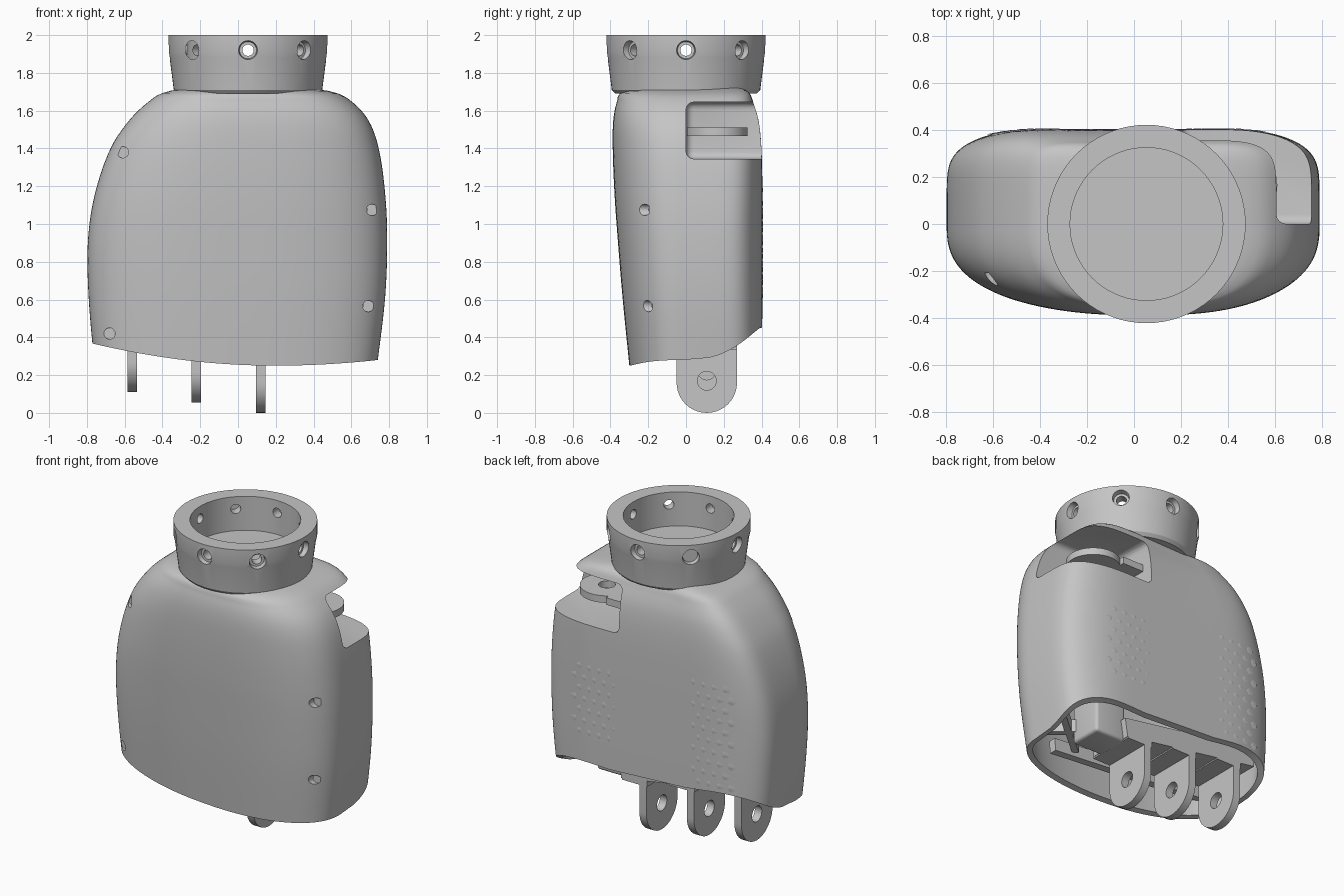
import bpy, bmesh, math
from mathutils import Matrix, Vector

cube = bpy.data.objects.get("Cube")
if cube:
    bpy.data.objects.remove(cube)

GREY = (0.56, 0.56, 0.56, 1)
grey = bpy.data.materials.new("matte grey")
grey.use_nodes = True
grey.diffuse_color = GREY
grey.node_tree.nodes["Principled BSDF"].inputs["Base Color"].default_value = GREY
parts = []


def make(name, bm, helper=False):
    bmesh.ops.recalc_face_normals(bm, faces=bm.faces)
    me = bpy.data.meshes.new(name)
    bm.to_mesh(me)
    bm.free()
    me.materials.append(grey)
    ob = bpy.data.objects.new(name, me)
    bpy.context.collection.objects.link(ob)
    ob.hide_render = helper
    if not helper:
        parts.append(ob)
    return ob


def cut(ob, cutter):
    mod = ob.modifiers.new("cut", 'BOOLEAN')
    mod.operation = 'DIFFERENCE'
    mod.solver = 'EXACT'
    mod.object = cutter
    bpy.context.view_layer.objects.active = ob
    bpy.ops.object.modifier_apply(modifier=mod.name)
    bpy.data.objects.remove(cutter)


def add_cyl(bm, start, end, r1, r2=None, sides=24):
    a, b = Vector(start), Vector(end)
    rot = (b - a).to_track_quat('Z', 'Y').to_matrix().to_4x4()
    bmesh.ops.create_cone(bm, cap_ends=True, segments=sides, radius1=r1,
                          radius2=r1 if r2 is None else r2, depth=(b - a).length,
                          matrix=Matrix.Translation((a + b) / 2) @ rot)


def box(name, center, size, tilt=0, bevel=0.0, helper=False):
    bm = bmesh.new()
    bmesh.ops.create_cube(bm, size=1, matrix=Matrix.Diagonal((*size, 1)))
    if bevel:
        bmesh.ops.bevel(bm, geom=bm.edges[:], offset=bevel, segments=4,
                        profile=0.5, affect='EDGES')
    bm.transform(Matrix.Translation(center) @ Matrix.Rotation(tilt, 4, 'Y'))
    return make(name, bm, helper)


# Body sections: height, right edge, left edge, front, back
ROWS = [(0.2, -.755, .73, -.295, .4), (0.6, -.79, .778, -.335, .405),
        (0.9, -.795, .79, -.36, .405), (1.15, -.76, .78, -.378, .405),
        (1.4, -.675, .745, -.388, .4), (1.55, -.575, .69, -.385, .385),
        (1.65, -.47, .6, -.365, .355), (1.7, -.38, .5, -.335, .33),
        (1.73, -.2, .3, -.2, .27)]
FRONT_POWER, BACK_POWER = 2.7, 7


def section(z):
    """Smoothly interpolated extents of the body at height z."""
    z = min(max(z, ROWS[0][0]), ROWS[-1][0])
    i = max(k for k in range(len(ROWS) - 1) if ROWS[k][0] <= z)

    def slope(k, c):
        a, b = ROWS[max(k - 1, 0)], ROWS[min(k + 1, len(ROWS) - 1)]
        return (b[c] - a[c]) / (b[0] - a[0])
    h = ROWS[i + 1][0] - ROWS[i][0]
    t = (z - ROWS[i][0]) / h
    return [(2*t**3 - 3*t*t + 1) * ROWS[i][c] + (t**3 - 2*t*t + t) * h * slope(i, c)
            + (3*t*t - 2*t**3) * ROWS[i + 1][c] + (t**3 - t*t) * h * slope(i + 1, c)
            for c in range(1, 5)]


def back_scale(x):
    """Shallow valley in the middle of the back and a taper to both sides."""
    return 1 - 0.05 * math.exp(-(x / 0.15) ** 2) - 0.9 * max(0, abs(x) - 0.4) ** 2


def body_point(angle, z, inset=0.0):
    xl, xr, yf, yb = section(z)
    c, s = math.cos(angle), math.sin(angle)
    power = 2 / (BACK_POWER if s > 0 else FRONT_POWER)
    half = (xr - xl) / 2 - inset
    x = (xl + xr) / 2 + math.copysign(abs(c) ** power, c) * half
    y = abs(s) ** power * ((yb - inset) * back_scale(x) if s > 0 else yf + inset)
    return x, y


def surface_y(x, z, back):
    xl, xr, yf, yb = section(z)
    n = BACK_POWER if back else FRONT_POWER
    u = abs(x - (xl + xr) / 2) / ((xr - xl) / 2)
    y = max(0, 1 - u ** n) ** (1 / n)
    return y * yb * back_scale(x) if back else y * yf


def hem(x, y):
    """Height of the curved lower edge."""
    d = x - 0.2
    z = 0.25 + (0.125 if d < 0 else 0.1) * d * d
    return z + (0.2 * (y / 0.4) ** 2.4 if y > 0 else 0)


def loft(name, top, levels, inset=0.0, bottom=None, helper=False):
    bm = bmesh.new()
    count = 128
    rings = []
    for k in range(levels + 1):
        f = 1 - (1 - k / levels) ** 1.5
        ring = []
        for j in range(count):
            a = math.tau * (j + 0.5) / count
            low = bottom if bottom is not None else hem(*body_point(a, 0.35))
            z = low + (top - low) * f
            ring.append(bm.verts.new((*body_point(a, z, inset), z)))
        rings.append(ring)
    for r0, r1 in zip(rings, rings[1:]):
        for j in range(count):
            n = (j + 1) % count
            bm.faces.new((r0[j], r0[n], r1[n], r1[j]))
    for ring in (rings[0], rings[-1]):
        centre = bm.verts.new(sum((v.co for v in ring), Vector()) / count)
        for j in range(count):
            bm.faces.new((ring[j], ring[(j + 1) % count], centre))
    return make(name, bm, helper)


# Palm shell, hollow from below, with a side pocket
palm = loft("palm_shell", 1.73, 44)
cut(palm, loft("cavity", 1.3, 16, inset=0.035, bottom=0.1, helper=True))
cut(palm, box("pocket", (0.7, 0.4, 1.495), (1.0, 0.8, 0.3), bevel=0.04, helper=True))

# Blind screw holes in the front
bm = bmesh.new()
for x, z in [(-.61, 1.38), (-.68, .42), (.71, 1.075), (.69, .565)]:
    add_cyl(bm, (x, -0.6, z), (x, surface_y(x, z, False) + 0.025, z), 0.03)
cut(palm, make("screw_holes", bm, True))

# Faint diamond grip texture on the back
bm = bmesh.new()
for x0, x1, z0, z1 in [(0.2, 0.5, 0.65, 1.2), (-0.58, -0.3, 0.55, 1.3)]:
    step = 0.07
    for r in range(int((z1 - z0) / step)):
        for c in range(int((x1 - x0) / step) + 1):
            x, z = x0 + (c + 0.5 * (r % 2)) * step, z0 + r * step
            y = surface_y(x, z, True)
            add_cyl(bm, (x, y - 0.005, z), (x, y + 0.002, z), 0.045, 0.01, 4)
make("back_grip_texture", bm)

# Wrist collar, turned from a profile
bm = bmesh.new()
outline = [(0, 1.69), (.375, 1.69), (.393, 1.71), (.415, 1.88), (.422, 1.91), (.422, 2),
           (.325, 2), (.325, 1.78), (0, 1.78)]
verts = [bm.verts.new((r, 0, z)) for r, z in outline]
edges = [bm.edges.new(p) for p in zip(verts, verts[1:])]
bmesh.ops.spin(bm, geom=verts + edges, cent=(0, 0, 0), axis=(0, 0, 1),
               angle=math.tau, steps=72, use_merge=True)
bmesh.ops.remove_doubles(bm, verts=bm.verts, dist=0.0005)
bm.transform(Matrix.Translation((0.053, 0, 0)))
collar = make("wrist_collar", bm)
for inner, outer, r1, r2 in [(0.25, 0.5, 0.03, 0.03), (0.385, 0.45, 0.045, 0.055)]:
    bm = bmesh.new()
    for k in range(8):
        a = math.tau * k / 8
        d = Vector((math.cos(a), math.sin(a), 0))
        base = Vector((0.053, 0, 1.92))
        add_cyl(bm, base + d * inner, base + d * outer, r1, r2)
    cut(collar, make("collar_holes", bm, True))

# Thumb pivot inside the pocket
bm = bmesh.new()
add_cyl(bm, (0.45, 0.165, 1.465), (0.45, 0.165, 1.51), 0.16, sides=48)
disc = make("thumb_pivot_disc", bm)
bm = bmesh.new()
add_cyl(bm, (0.45, 0.165, 1.4), (0.45, 0.165, 1.6), 0.05)
cut(disc, make("pivot_hole", bm, True))
box("thumb_pivot_arm", (0.27, 0.165, 1.4875), (0.16, 0.31, 0.045))

# Finger lugs with pin holes and mounting blocks
TILT = math.atan(0.16)
for k, name in enumerate(("inner", "middle", "outer")):
    x, low = 0.12 - 0.34 * k, 0.055 * k
    r, y, top = 0.16, 0.11, low + 0.45
    bm = bmesh.new()
    pts = [(y + r, top), (y - r, top)]
    pts += [(y - r * math.cos(math.pi * i / 20), low + r - r * math.sin(math.pi * i / 20))
            for i in range(21)]
    face = bm.faces.new([bm.verts.new((x - 0.025, py, pz)) for py, pz in pts])
    ext = bmesh.ops.extrude_face_region(bm, geom=[face])
    moved = [v for v in ext["geom"] if isinstance(v, bmesh.types.BMVert)]
    bmesh.ops.translate(bm, verts=moved, vec=(0.05, 0, 0))
    lug = make(name + "_finger_lug", bm)
    bm = bmesh.new()
    add_cyl(bm, (x - 0.2, y, low + 0.17), (x + 0.2, y, low + 0.17), 0.05)
    cut(lug, make("pin_hole", bm, True))
    box(name + "_finger_block", (x + 0.06, y, low + 0.40), (0.18, 0.32, 0.13))

# Knuckle beam and inner frame
box("knuckle_beam", (-0.2, 0.115, 0.48), (0.98, 0.31, 0.12), TILT)
box("front_rail", (-0.1, -0.18, 0.45), (1.15, 0.05, 0.08), TILT / 2)
box("corner_bracket", (0.37, 0.12, 0.45), (0.22, 0.22, 0.24), bevel=0.02)
for side in (-1, 1):
    brace = box("corner_brace", (0, 0, 0), (0.46, 0.04, 0.08))
    brace.location = (0.5, 0, 0.44)
    brace.rotation_euler.z = side * 0.7

# Smooth shading with sharp edges kept
bpy.ops.object.select_all(action='DESELECT')
for ob in parts:
    ob.select_set(True)
bpy.context.view_layer.objects.active = palm
bpy.ops.object.shade_smooth_by_angle(angle=math.radians(30))
